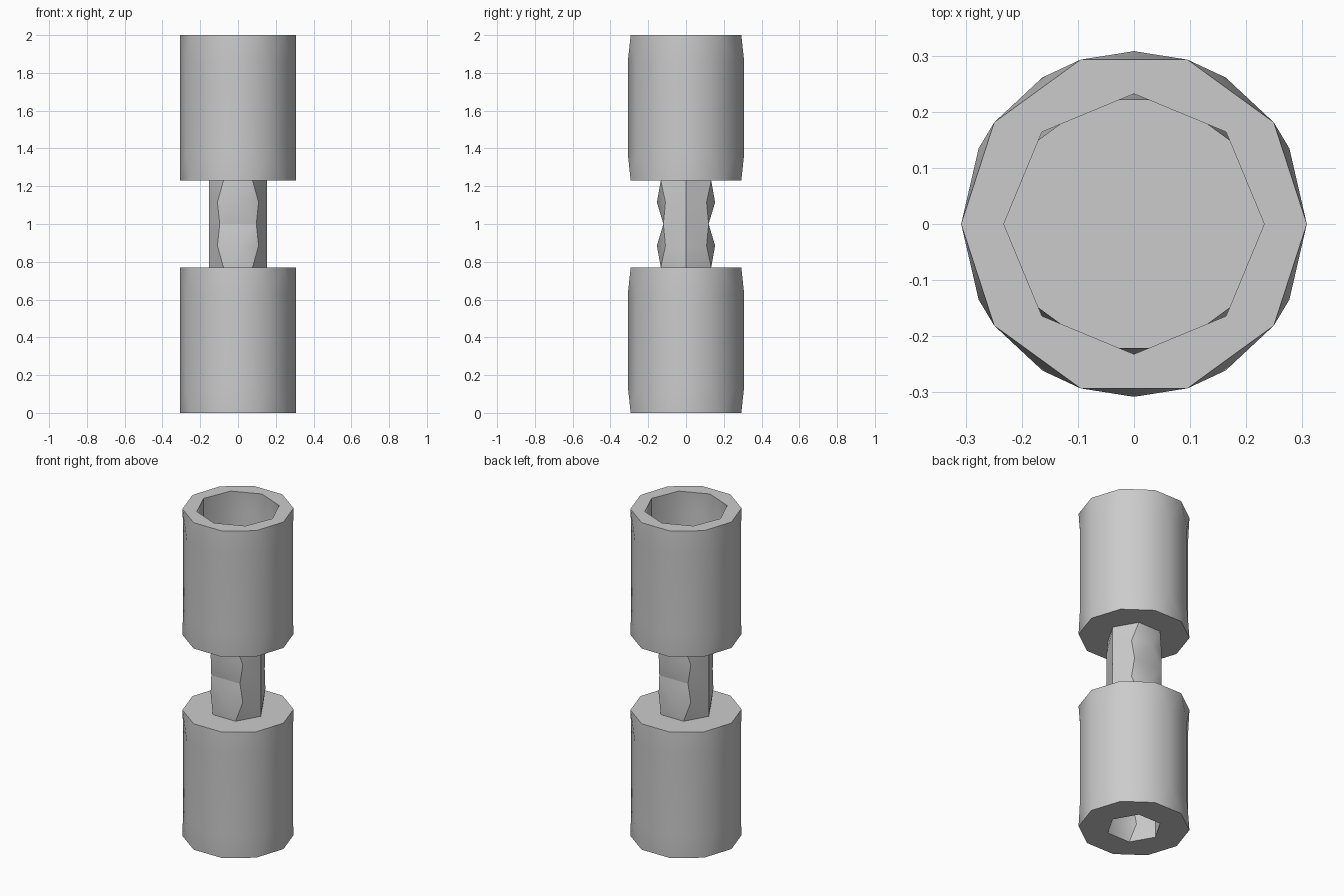
import bpy, bmesh
from math import radians, cos, sin

cube = bpy.data.objects.get("Cube")
if cube:
    bpy.data.objects.remove(cube, do_unlink=True)

grey = bpy.data.materials.new("plain_grey")
grey.use_nodes = True
COLOUR = (0.6, 0.6, 0.6, 1)
grey.diffuse_color = COLOUR
grey.node_tree.nodes["Principled BSDF"].inputs["Base Color"].default_value = COLOUR

# Radii and heights
OUTER, CUP, STEM = 0.308, 0.232, 0.154
BODY, TOP = 0.77, 2.0
DEPTH = 0.46   # depth of both sockets
BAND = 0.14    # height of the faceted band next to each rim

# Angles of the corners over half a turn
def even(n):
    return [180 * i / n for i in range(n)]

HEX, OCT, DEC = even(3), even(4), even(5)
WAIST = [0, 51, 129]
SHELL = [0, 26, 58, 90, 122, 154]


def stitch(bm, a, b):
    """Join two rings of (angle, vertex) whose corner counts may differ."""
    i = j = 0
    while i < len(a) - 1 or j < len(b) - 1:
        ma = a[i][0] + a[i + 1][0] if i < len(a) - 1 else 9999
        mb = b[j][0] + b[j + 1][0] if j < len(b) - 1 else 9999
        step_a, step_b = ma <= mb + 0.01, mb <= ma + 0.01
        face = [a[i][1]]
        if step_a:
            i += 1
            face.append(a[i][1])
        if step_b:
            face.append(b[j + 1][1])
        face.append(b[j][1])
        j += step_b
        bm.faces.new(face)


def turned(name, rows, cap_start=False, cap_end=False):
    """Skin a stack of (height, radius, half-turn angles) rings."""
    bm = bmesh.new()
    rings = []
    for z, r, half in rows:
        ring = [(t, bm.verts.new((r * cos(radians(t)), r * sin(radians(t)), z)))
                for t in half + [h + 180 for h in half]]
        rings.append(ring + [(360, ring[0][1])])
    for a, b in zip(rings, rings[1:]):
        stitch(bm, a, b)
    if cap_start:
        bm.faces.new([v for _, v in reversed(rings[0][:-1])])
    if cap_end:
        bm.faces.new([v for _, v in rings[-1][:-1]])
    mesh = bpy.data.meshes.new(name)
    bm.to_mesh(mesh)
    bm.free()
    mesh.materials.append(grey)
    obj = bpy.data.objects.new(name, mesh)
    bpy.context.collection.objects.link(obj)
    bpy.ops.object.select_all(action='DESELECT')
    obj.select_set(True)
    bpy.context.view_layer.objects.active = obj
    bpy.ops.object.shade_smooth_by_angle(angle=radians(33))


def neck(z, height):
    """Narrow faceted column, also used for the lower socket."""
    pattern = [HEX, OCT, WAIST, OCT, HEX]
    return [(z + height * k / 4, STEM, p) for k, p in enumerate(pattern)]


def shell(z):
    """Outside of one wide body."""
    return [(z, OUTER, DEC), (z + BAND, OUTER, SHELL),
            (z + BODY - BAND, OUTER, SHELL), (z + BODY, OUTER, DEC)]


# Lower body with its narrow socket underneath
turned("lower_body", neck(DEPTH, -DEPTH) + shell(0) + [(BODY, STEM, HEX)],
       cap_start=True)

# Stem between the bodies
turned("stem", neck(BODY, TOP - 2 * BODY))

# Upper body with its wide open cup
cup = [(TOP, CUP, OCT), (TOP - BAND, CUP, DEC),
       (TOP - DEPTH + BAND, CUP, DEC), (TOP - DEPTH, CUP, OCT)]
turned("upper_body", [(TOP - BODY, STEM, HEX)] + shell(TOP - BODY) + cup,
       cap_end=True)
